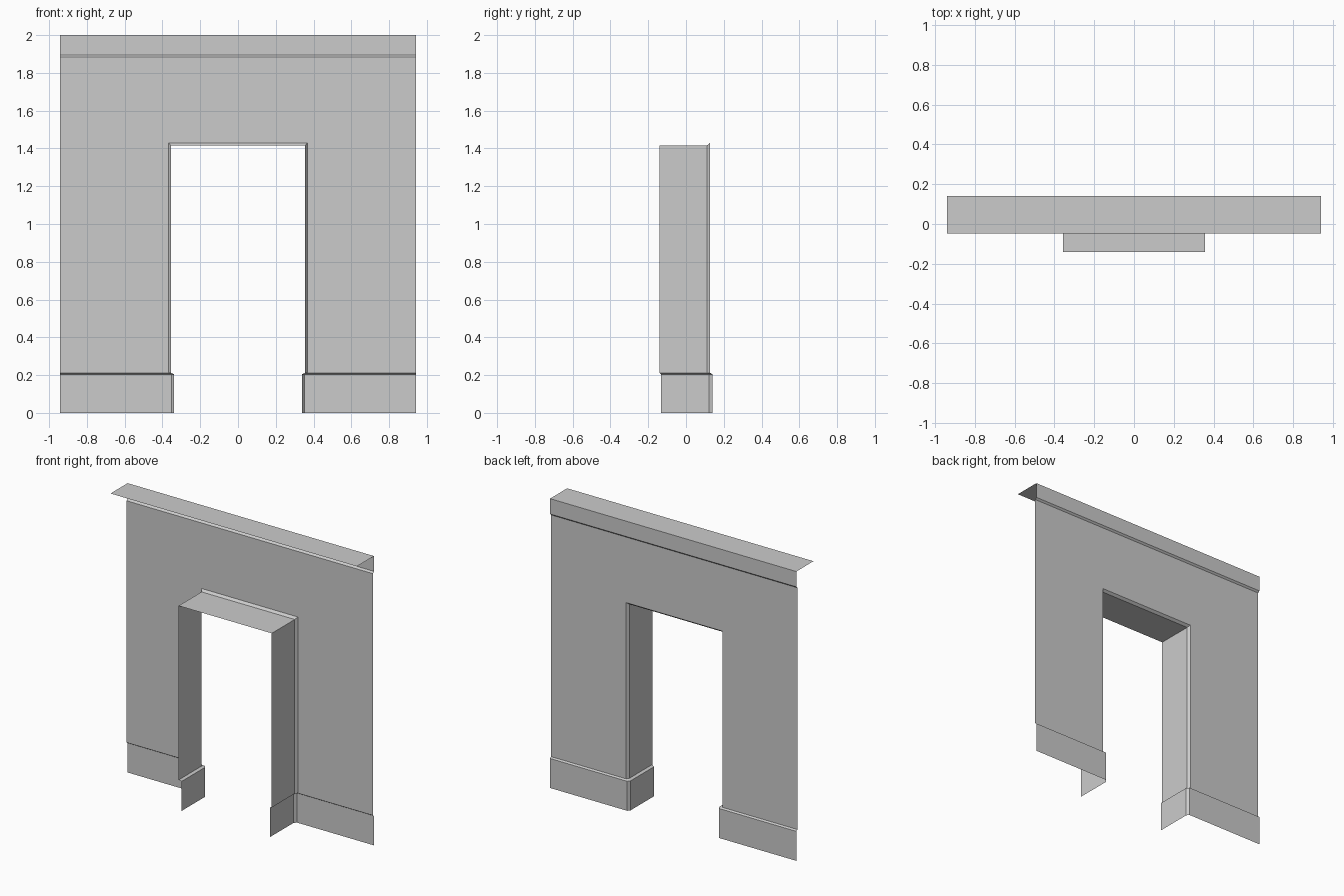
import bpy

cube = bpy.data.objects.get("Cube")
if cube:
    bpy.data.objects.remove(cube)

plaster = bpy.data.materials.new("plain_grey")
plaster.use_nodes = True
GREY = (0.6, 0.6, 0.6, 1)
plaster.diffuse_color = GREY
plaster.node_tree.nodes["Principled BSDF"].inputs["Base Color"].default_value = GREY

HALF = 0.942      # half width of the wall
WALL_Y = 0.128    # finished wall face
TRIM_Y = 0.14     # face of cornice and skirting
BASE = 0.212      # where the wall meets the skirting


def add_part(name, verts, faces):
    mesh = bpy.data.meshes.new(name)
    mesh.from_pydata(verts, [], faces)
    mesh.materials.append(plaster)
    mesh.update()
    obj = bpy.data.objects.new(name, mesh)
    bpy.context.collection.objects.link(obj)
    return obj


def loft(name, rows, flip=False):
    """Skin a list of equally long point rows with quads."""
    n = len(rows[0])
    verts = [p for row in rows for p in row]
    faces = []
    for r in range(len(rows) - 1):
        for i in range(n - 1):
            a = r * n + i
            quad = (a, a + 1, a + n + 1, a + n)
            faces.append(quad[::-1] if flip else quad)
    return add_part(name, verts, faces)


# Wall face with the doorway left open
IN_X, IN_Z, CORNICE_Z = 0.368, 1.43, 1.883
half_outline = [(HALF, CORNICE_Z), (HALF, BASE), (IN_X, BASE), (IN_X, IN_Z)]
outline = half_outline + [(-x, z) for x, z in reversed(half_outline)]
add_part("wall", [(x, WALL_Y, z) for x, z in outline], [tuple(range(len(outline)))])

# Doorway lining: chamfered edge, then jambs and lintel
arches = []
for a, top, y in [(IN_X, IN_Z, WALL_Y), (0.356, 1.416, 0.111), (0.356, 1.416, -0.14)]:
    arches.append([(-a, y, BASE), (-a, y, top), (a, y, top), (a, y, BASE)])
loft("doorway_lining", arches)

# Cornice: sloped underside, upright face and top ledge
cornice = [(WALL_Y, CORNICE_Z), (TRIM_Y, 1.894), (TRIM_Y, 2.0), (-0.047, 2.0)]
loft("cornice", [[(x, y, z) for y, z in cornice] for x in (-HALF, HALF)], True)

# Skirting boards: wrap around the doorway corner, with a sloped top edge
outer = [(HALF, TRIM_Y), (0.352, TRIM_Y), (0.338, 0.122), (0.338, -0.132)]
upper = [(HALF, WALL_Y), (IN_X, WALL_Y), (0.356, 0.111), (0.356, -0.14)]
for side, s in (("left", 1), ("right", -1)):
    rows = [[(s * x, y, z) for x, y in plan]
            for plan, z in ((outer, 0), (outer, 0.204), (upper, BASE))]
    loft(side + "_skirting", rows, s < 0)
